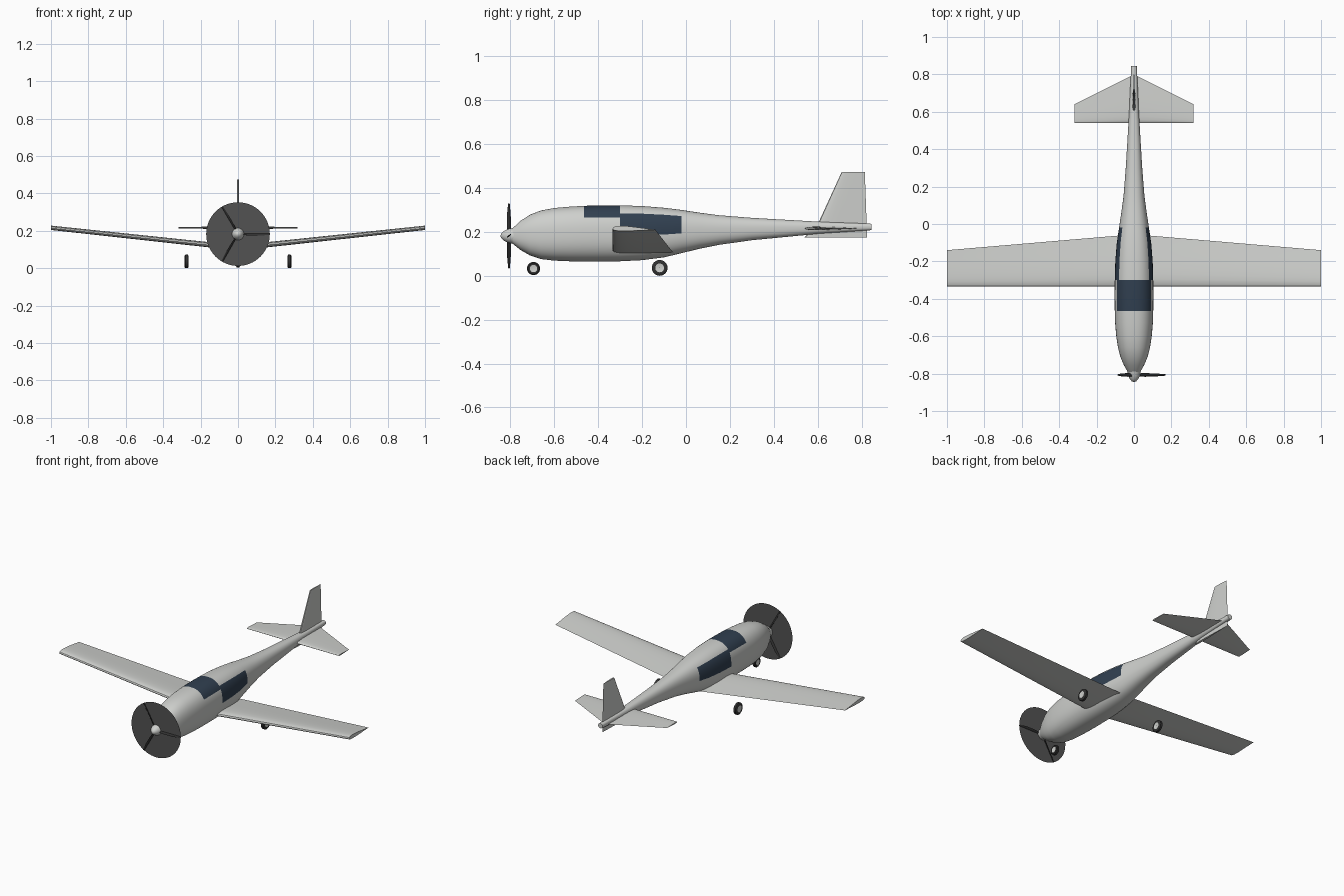
import bpy, bmesh, math

cube = bpy.data.objects.get("Cube")
if cube:
    bpy.data.objects.remove(cube)


def material(name, *rgb):
    m = bpy.data.materials.new(name)
    m.use_nodes = True
    m.diffuse_color = (*rgb, 1)
    bsdf = next(n for n in m.node_tree.nodes if n.type == "BSDF_PRINCIPLED")
    bsdf.inputs["Base Color"].default_value = (*rgb, 1)
    return m


PAINT = material("light grey paint", 0.62, 0.63, 0.61)
GLASS = material("dark blue glass", 0.03, 0.05, 0.08)
DARK = material("dark rubber", 0.03, 0.03, 0.03)
BLUR = material("propeller blur grey", 0.085, 0.085, 0.085)


def finish(name, bm, mats, angle=35):
    bmesh.ops.recalc_face_normals(bm, faces=bm.faces)
    mesh = bpy.data.meshes.new(name)
    bm.to_mesh(mesh)
    bm.free()
    for m in mats:
        mesh.materials.append(m)
    ob = bpy.data.objects.new(name, mesh)
    bpy.context.collection.objects.link(ob)
    bpy.ops.object.select_all(action="DESELECT")
    ob.select_set(True)
    bpy.context.view_layer.objects.active = ob
    bpy.ops.object.shade_smooth_by_angle(angle=math.radians(angle))
    return ob


def loft(name, rings, mats, rule=None, angle=35):
    """Skin closed rings of points; rule(ring, segment) picks the material."""
    bm = bmesh.new()
    rows = [[bm.verts.new(p) for p in ring] for ring in rings]
    n = len(rows[0])
    for i, (a, b) in enumerate(zip(rows, rows[1:])):
        for j in range(n):
            k = (j + 1) % n
            f = bm.faces.new((a[j], a[k], b[k], b[j]))
            f.material_index = rule(i, j) if rule else 0
    bm.faces.new(rows[0])
    bm.faces.new(rows[-1])
    return finish(name, bm, mats, angle)


def airfoil(chord, upper, lower, steps=12):
    """Points (along chord, offset) running round a rounded-nose section."""
    pts = []
    for i in range(2 * steps):
        a = math.pi * i / steps
        t = (1 + math.cos(a)) / 2
        bulge = 2.6 * (math.sqrt(t) - t) * (1.5 - 0.5 * t)
        pts.append((t * chord, bulge * (upper if i <= steps else -lower)))
    return pts


# Fuselage: y, top, bottom, half width
STATIONS = [
    (-.79, .217, .146, .034), (-.755, .25, .118, .054), (-.71, .279, .092, .073),
    (-.66, .298, .076, .086), (-.6, .309, .069, .095), (-.53, .315, .066, .101),
    (-.465, .319, .065, .103), (-.38, .321, .065, .104), (-.3, .321, .066, .103),
    (-.2, .318, .071, .1), (-.1, .31, .084, .092), (-.02, .3, .103, .08),
    (.06, .288, .123, .068), (.15, .276, .141, .056), (.3, .264, .162, .044),
    (.6, .247, .191, .026), (.845, .237, .208, .015)]
SEGS = 64
POWER = 2 / 2.4


def oval(y, top, bottom, half):
    mid, rise = (top + bottom) / 2, (top - bottom) / 2
    ring = []
    for j in range(SEGS):
        # half-step offset keeps the ring symmetric and places the window edges
        a = 2 * math.pi * (j - 0.5) / SEGS
        c, s = math.cos(a), math.sin(a)
        ring.append((half * math.copysign(abs(c) ** POWER, c), y,
                     mid + rise * math.copysign(abs(s) ** POWER, s)))
    return ring


def window_rule(i, j):
    y = (STATIONS[i][0] + STATIONS[i + 1][0]) / 2
    a = math.degrees(2 * math.pi * j / SEGS)
    if a > 270:
        a -= 360
    side = min(a, 180 - a)
    windscreen = -.465 < y < -.3 and side > 32
    cabin = -.3 < y < -.02 and -2 < side < 42
    return int(windscreen or cabin)


loft("fuselage", [oval(*s) for s in STATIONS], [PAINT, GLASS], window_rule)

# Wing with dihedral and tapered trailing edge
wing = []
for x in (-1, 0, 1):
    r = abs(x)
    chord = .28 - .085 * r
    wing.append([(x, -.335 + t, .107 + .107 * r - .02 * t + h)
                 for t, h in airfoil(chord, .019 - .003 * r, .013 - .003 * r)])
loft("wing", wing, [PAINT])

# Tailplane
loft("tailplane", [[(x, .54 + t, .216 + h) for t, h in airfoil(c, d, d)]
                   for x, c, d in ((-.318, .1, .004), (0, .26, .009), (.318, .1, .004))],
     [PAINT])

# Fin, reaching a little below the tail
loft("fin", [[(h, y + t, z) for t, h in airfoil(c, d, d)]
             for z, y, c, d in ((.175, .54, .285, .008), (.245, .605, .218, .009),
                                (.474, .71, .105, .005))], [PAINT])

# Spinner
HUB = .182
loft("spinner", [[(r * math.cos(a), y, HUB + r * math.sin(a))
                  for a in (math.tau * k / 32 for k in range(32))]
                 for y, r in ((-.845, .003), (-.841, .012), (-.83, .022),
                              (-.812, .031), (-.785, .037))], [PAINT], angle=60)

# Propeller blades, twisted from root to tip
for k in range(3):
    a = math.tau * k / 3
    rings = []
    for r, chord, pitch in ((.015, .009, 65), (.06, .012, 55), (.12, .011, 45), (.169, .005, 35)):
        p = math.radians(pitch)
        ring = []
        for q in range(8):
            u, v = chord * math.cos(q * math.pi / 4), .003 * math.sin(q * math.pi / 4)
            across = u * math.cos(p) - v * math.sin(p)
            depth = u * math.sin(p) + v * math.cos(p)
            ring.append((r * math.cos(a) - across * math.sin(a), -.807 + depth,
                         HUB + r * math.sin(a) + across * math.cos(a)))
        rings.append(ring)
    loft(f"propeller_blade_{k + 1}", rings, [DARK])

# Thin disc swept by the propeller
bm = bmesh.new()
bmesh.ops.create_circle(bm, cap_ends=True, segments=64, radius=.17)
for v in bm.verts:
    v.co = (v.co.x, -.807, HUB + v.co.y)
finish("propeller_disc", bm, [BLUR])


# Wheels: rounded tyre with a pale hub on both sides
def wheel(name, x, y, z, radius, half):
    profile = ((-.95, .0), (-.95, .56), (-1, .6), (-1, .82), (-.6, 1),
               (.6, 1), (1, .82), (1, .6), (.95, .56), (.95, .0))
    rings = []
    for w, r in profile:
        r = max(r, .02) * radius
        rings.append([(x + w * half, y + r * math.cos(a), z + r * math.sin(a))
                      for a in (math.tau * k / 24 for k in range(24))])
    loft(name, rings, [DARK, PAINT], lambda i, j: int(i in (0, len(profile) - 2)))


for side, x in (("left", .275), ("right", -.275)):
    wheel(f"{side}_main_wheel", x, -.12, .036, .036, .011)
wheel("nose_wheel", 0, -.695, .033, .03, .01)
